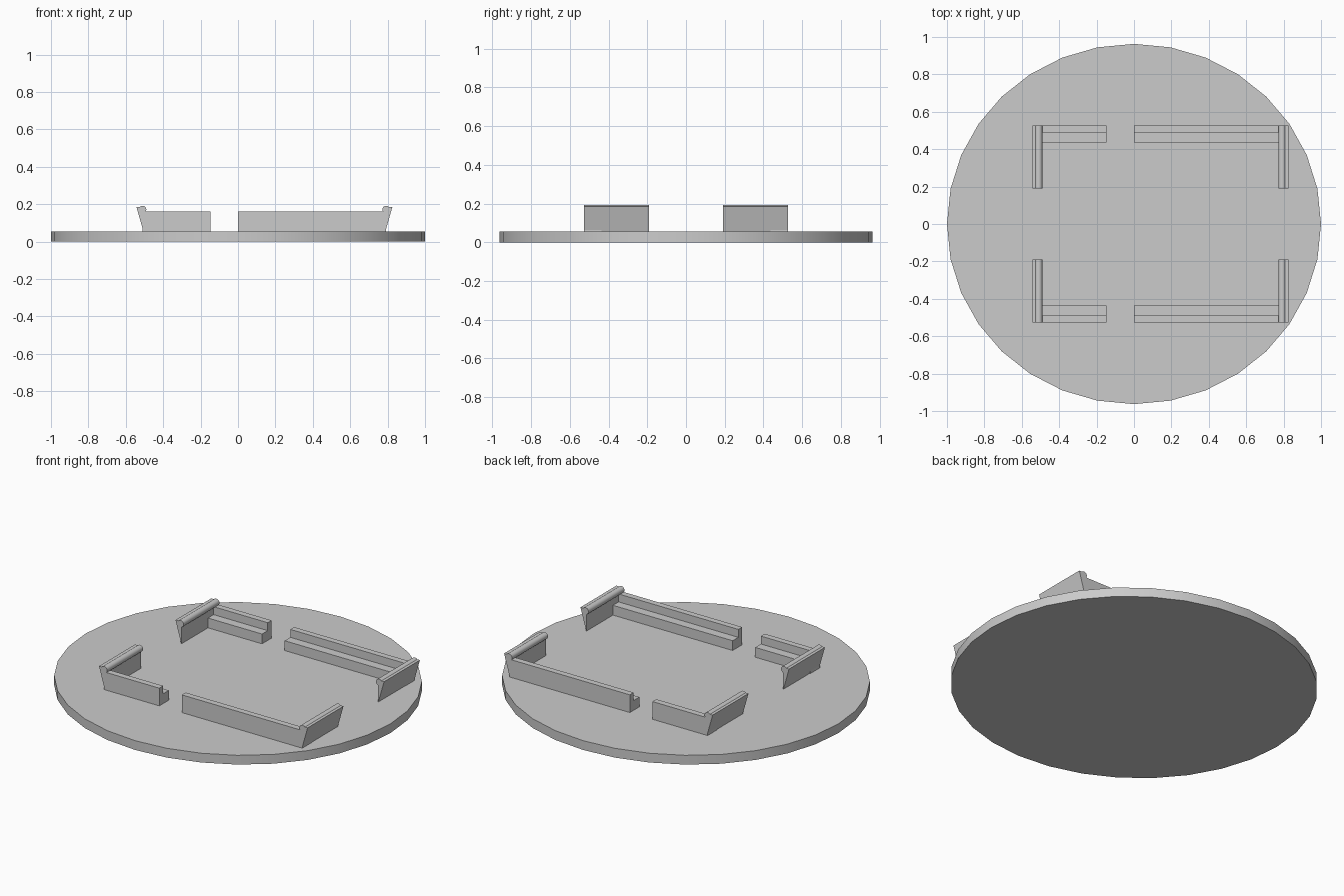
import bpy, bmesh, math
from mathutils import Vector

cube = bpy.data.objects.get("Cube")
if cube:
    bpy.data.objects.remove(cube)

grey = bpy.data.materials.new("plain grey")
grey.use_nodes = True
colour = (0.6, 0.6, 0.6, 1)
grey.diffuse_color = colour
grey.node_tree.nodes["Principled BSDF"].inputs["Base Color"].default_value = colour

BASE_TOP = 0.055
SINK = 0.045      # parts reach slightly into the base
RAIL_TOP = 0.16
OUTER_Y = 0.526


def prism(name, points, sweep):
    """Close a planar outline and sweep it into a solid."""
    bm = bmesh.new()
    face = bm.faces.new([bm.verts.new(p) for p in points])
    swept = bmesh.ops.extrude_face_region(bm, geom=[face])["geom"]
    bmesh.ops.translate(bm, vec=Vector(sweep),
                        verts=[v for v in swept if isinstance(v, bmesh.types.BMVert)])
    bmesh.ops.recalc_face_normals(bm, faces=bm.faces)
    mesh = bpy.data.meshes.new(name)
    bm.to_mesh(mesh)
    bm.free()
    mesh.materials.append(grey)
    obj = bpy.data.objects.new(name, mesh)
    bpy.context.collection.objects.link(obj)
    bpy.ops.object.select_all(action="DESELECT")
    obj.select_set(True)
    bpy.context.view_layer.objects.active = obj
    bpy.ops.object.shade_smooth_by_angle(angle=math.radians(35))
    return obj


def rail(name, x0, x1, side):
    """Stepped rail: tall lip outside, low ledge inside."""
    outline = [(OUTER_Y, SINK), (OUTER_Y, RAIL_TOP), (0.49, RAIL_TOP),
               (0.49, 0.113), (0.437, 0.113), (0.437, SINK)]
    prism(name, [(x0, side * y, z) for y, z in outline], (x1 - x0, 0, 0))


def clip(name, outer_x, inward, side):
    """Upright end wall with a rounded bead overhanging its inner edge."""
    bead_u, bead_z, radius = 0.033, 0.172, 0.02
    outline = [(0, SINK), (0, 0.185)]
    for i in range(13):
        a = math.radians(140 - 20 * i)
        outline.append((bead_u + radius * math.cos(a), bead_z + radius * math.sin(a)))
    outline = [p for p in outline if p[0] >= 0.04 or p[1] > bead_z]
    outline += [(0.04, bead_z - 0.019), (0.04, SINK)]
    prism(name, [(outer_x + inward * u, side * 0.19, z) for u, z in outline],
          (0, side * (OUTER_Y - 0.19), 0))


# Slightly oval base plate
steps = [math.tau * i / 32 for i in range(32)]
prism("base_plate", [(math.cos(a), 0.963 * math.sin(a), 0) for a in steps], (0, 0, BASE_TOP))

# Rails and end clips, mirrored front to back
for label, side in (("front", -1), ("back", 1)):
    rail(label + "_short_rail", -0.51, -0.148, side)
    rail(label + "_long_rail", 0.0, 0.79, side)
    clip(label + "_right_clip", -0.543, 1, side)
    clip(label + "_left_clip", 0.825, -1, side)
